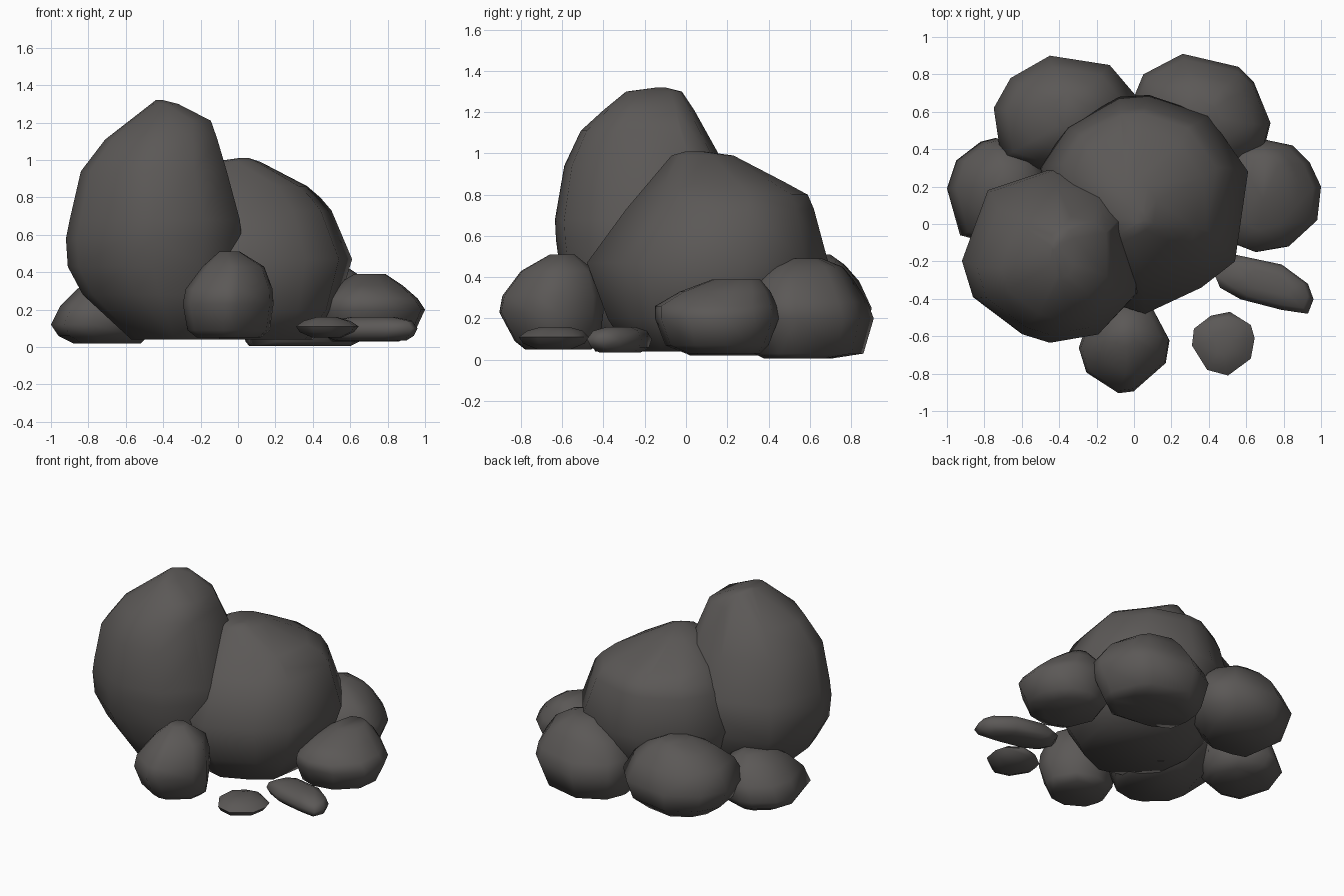
import bpy, bmesh

stone = bpy.data.materials.new("dark warm grey stone")
stone.diffuse_color = (0.105, 0.098, 0.094, 1)


def rock(name, outline, levels):
    """Convex boulder: the plan outline is fitted into (x0, x1, y0, y1) at each height z."""
    xs, ys = [p[0] for p in outline], [p[1] for p in outline]
    ax, ay = min(xs), min(ys)
    w, d = max(xs) - ax, max(ys) - ay
    bm = bmesh.new()
    for z, x0, x1, y0, y1 in levels:
        for x, y in outline:
            bm.verts.new((x0 + (x - ax) / w * (x1 - x0), y0 + (y - ay) / d * (y1 - y0), z))
    bmesh.ops.convex_hull(bm, input=bm.verts[:])
    loose = [v for v in bm.verts if not v.link_faces]
    bmesh.ops.delete(bm, geom=loose, context='VERTS')
    bmesh.ops.dissolve_limit(bm, angle_limit=0.03, verts=bm.verts[:], edges=bm.edges[:])
    bmesh.ops.recalc_face_normals(bm, faces=bm.faces[:])
    me = bpy.data.meshes.new(name)
    bm.to_mesh(me)
    bm.free()
    me.materials.append(stone)
    ob = bpy.data.objects.new(name, me)
    bpy.context.collection.objects.link(ob)
    ob.select_set(True)
    bpy.context.view_layer.objects.active = ob


# two main boulders
rock("tall_boulder",
     [(-.92, -.2), (-.78, .18), (-.39, .31), (-.12, .26), (.02, .12), (.03, -.37),
      (-.18, -.59), (-.45, -.635), (-.6, -.59), (-.86, -.395)],
     [(.04, -.57, -.1, -.44, .1), (.28, -.83, 0, -.55, .25), (.43, -.91, .01, -.61, .3),
      (.58, -.92, .02, -.63, .31), (.68, -.90, .01, -.635, .3), (.94, -.84, -.06, -.59, .19),
      (1.11, -.71, -.11, -.51, .09), (1.21, -.58, -.145, -.4, .04),
      (1.3, -.46, -.32, -.29, -.02), (1.32, -.44, -.40, -.14, -.10)])
rock("wide_boulder",
     [(.61, .28), (.54, -.2), (.36, -.34), (.06, -.48), (-.2, -.4), (-.45, -.1),
      (-.5, .3), (-.36, .52), (-.08, .68), (.08, .69), (.4, .58)],
     [(.04, -.29, .4, -.28, .4), (.2, -.4, .53, -.38, .58), (.47, -.5, .61, -.48, .69),
      (.73, -.42, .5, -.29, .62), (.8, -.38, .44, -.23, .59), (.86, -.33, .37, -.18, .48),
      (.99, -.14, .12, -.07, .23), (1.01, 0, .06, 0, .08)])

# ring of smaller rocks around the base
rock("back_left_rock",
     [(-.75, .62), (-.71, .35), (-.55, .3), (-.3, .27), (-.1, .4), (.015, .68),
      (-.13, .85), (-.45, .9), (-.66, .78)],
     [(.04, -.58, -.14, .4, .76), (.13, -.7, -.04, .32, .87), (.25, -.75, .015, .27, .9),
      (.38, -.68, -.06, .32, .84), (.46, -.56, -.15, .4, .77), (.51, -.42, -.25, .5, .7)])
rock("back_right_rock",
     [(0, .68), (.05, .8), (.26, .91), (.56, .84), (.64, .76), (.73, .54), (.7, .42),
      (.5, .28), (.2, .32), (.03, .45)],
     [(.005, .06, .6, .38, .7), (.03, .04, .65, .33, .86), (.2, 0, .73, .28, .91),
      (.28, .02, .72, .28, .88), (.39, .1, .64, .34, .81), (.45, .2, .55, .4, .76),
      (.49, .28, .46, .5, .66)])
rock("right_rock",
     [(.99, .2), (.93, .33), (.84, .42), (.7, .45), (.5, .4), (.42, .15), (.52, -.1),
      (.65, -.15), (.82, -.12), (.97, .02)],
     [(.03, .5, .86, 0, .36), (.07, .46, .94, -.1, .4), (.2, .42, 1.0, -.15, .45),
      (.26, .44, .96, -.15, .44), (.33, .52, .88, -.03, .41), (.39, .62, .79, .13, .36)])
rock("left_rock",
     [(-1, .19), (-.95, .34), (-.82, .44), (-.74, .46), (-.55, .4), (-.45, .2),
      (-.55, -.02), (-.78, -.1), (-.93, -.06)],
     [(.02, -.88, -.52, .02, .36), (.06, -.96, -.48, -.05, .42), (.12, -1.0, -.45, -.1, .46),
      (.22, -.95, -.45, -.08, .45), (.31, -.86, -.5, 0, .38), (.37, -.76, -.6, .1, .3)])
rock("front_rock",
     [(-.29, -.66), (-.25, -.79), (-.08, -.9), (0, -.89), (.17, -.74), (.19, -.62),
      (.1, -.45), (-.05, -.4), (-.22, -.45)],
     [(.05, -.22, .12, -.78, -.46), (.09, -.27, .17, -.83, -.42), (.23, -.295, .19, -.905, -.4),
      (.31, -.28, .185, -.89, -.4), (.43, -.19, .14, -.8, -.44), (.51, -.10, .01, -.66, -.54)])

# flat pebbles
rock("long_pebble",
     [(.43, -.27), (.47, -.2), (.545, -.17), (.79, -.22), (.93, -.32), (.96, -.4),
      (.93, -.475), (.79, -.455), (.57, -.4), (.46, -.34)],
     [(.035, .52, .9, -.42, -.22), (.06, .46, .94, -.46, -.18), (.1, .43, .96, -.48, -.165),
      (.14, .5, .93, -.45, -.19), (.16, .6, .84, -.38, -.25)])
rock("round_pebble",
     [(.41, -.49), (.51, -.47), (.62, -.54), (.64, -.61), (.62, -.72), (.5, -.81),
      (.39, -.78), (.31, -.65), (.32, -.56)],
     [(.05, .4, .55, -.72, -.56), (.08, .33, .62, -.79, -.49), (.11, .31, .645, -.81, -.47),
      (.14, .35, .6, -.77, -.5), (.16, .42, .53, -.7, -.57)])

bpy.ops.object.shade_smooth_by_angle(angle=1.3)
